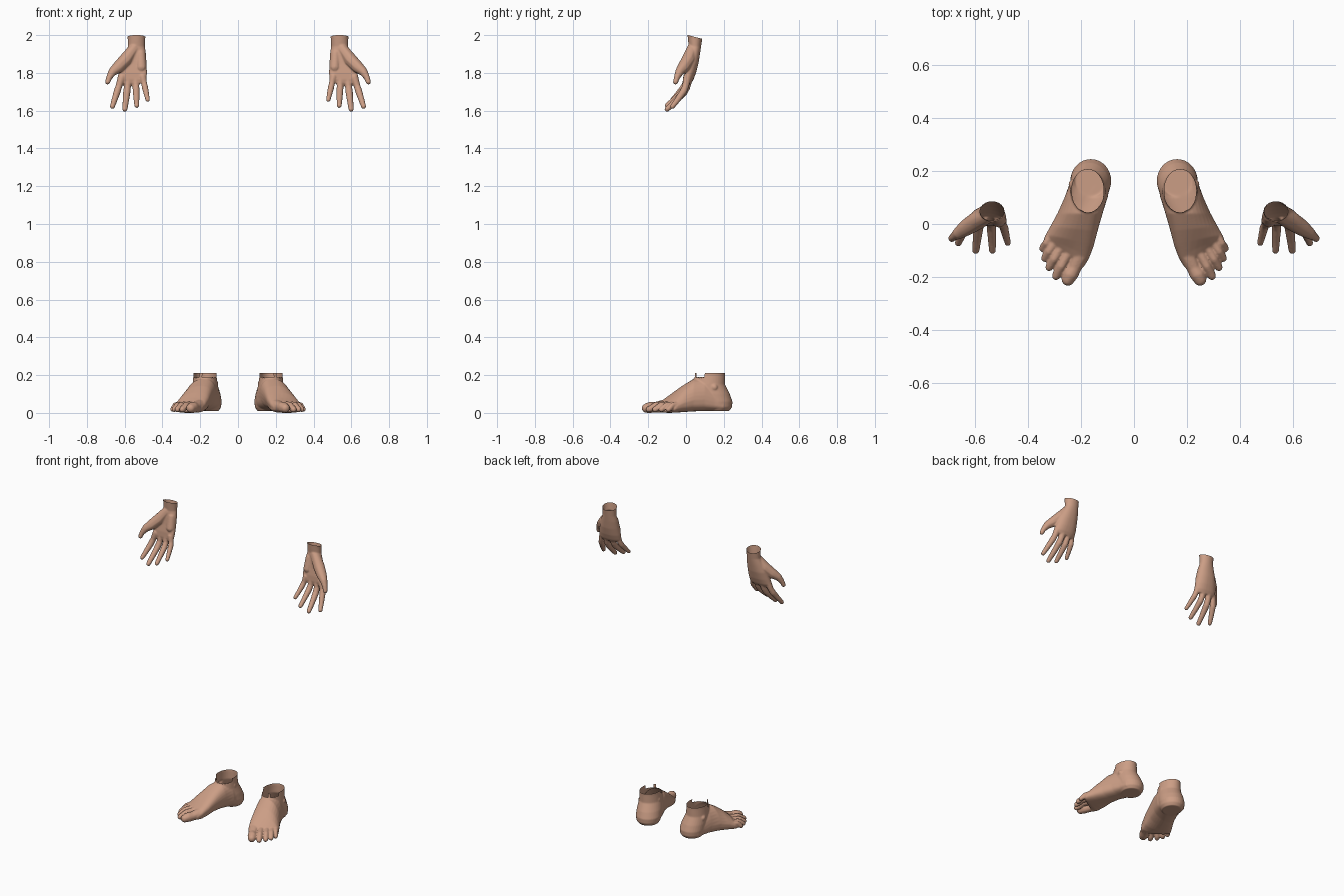
import bpy, bmesh
from math import sin, cos, pi, copysign
from mathutils import Vector

cube = bpy.data.objects.get("Cube")
if cube:
    bpy.data.objects.remove(cube)

skin = bpy.data.materials.new("skin")
skin.use_nodes = True
skin.diffuse_color = (0.6, 0.34, 0.235, 1)
skin.node_tree.nodes["Principled BSDF"].inputs["Base Color"].default_value = skin.diffuse_color
SIDES = 32
ANGLES = [2 * pi * i / SIDES for i in range(SIDES)]


def power(v, p):
    return copysign(abs(v) ** p, v)


def loft(bm, rings):
    """Closed skin through a list of rings."""
    loops = [[bm.verts.new(p) for p in ring] for ring in rings]
    for a, b in zip(loops, loops[1:]):
        for i in range(SIDES):
            j = (i + 1) % SIDES
            bm.faces.new((a[i], a[j], b[j], b[i]))
    bm.faces.new(loops[0][::-1])
    bm.faces.new(loops[-1])


def ball(bm, centre, r):
    made = bmesh.ops.create_icosphere(bm, subdivisions=2, radius=r)["verts"]
    bmesh.ops.translate(bm, verts=made, vec=centre)
    return made


def limb(bm, joints):
    """Rounded chain: the hull of each neighbouring pair of balls."""
    for a, b in zip(joints, joints[1:]):
        part = bmesh.new()
        for j in (a, b):
            ball(part, Vector(j[:3]), j[3])
        hull = bmesh.ops.convex_hull(part, input=part.verts[:])
        junk = [g for g in hull["geom_interior"] if isinstance(g, bmesh.types.BMVert)]
        bmesh.ops.delete(part, geom=junk, context="VERTS")
        temp = bpy.data.meshes.new("limb_part")
        part.to_mesh(temp)
        part.free()
        bm.from_mesh(temp)
        bpy.data.meshes.remove(temp)


def flat_ring(z, x0, x1, y0, y1, p=1.0, cup=0.0):
    """Horizontal oval; cup bends both sides forward."""
    return [Vector(((x0 + x1) / 2 + (x1 - x0) / 2 * power(cos(t), p),
                    (y0 + y1) / 2 + (y1 - y0) / 2 * power(sin(t), p) - cup * cos(t) ** 2, z))
            for t in ANGLES]


def foot_ring(y, x0, x1, z0, z1, shift, slant, arch):
    """Upright foot section with a flat sole and an off-centre ridge."""
    ring, h = [], z1 - z0
    for t in ANGLES:
        c, s = cos(t), sin(t)
        dx = (x1 - x0) / 2 * power(c, 0.8)
        up = 0.65 * s if s > 0 else 0.35 * power(s, 0.55)
        z = z0 + h * (0.35 + up) + (arch * max(0, -c) if s < 0 else 0)
        ring.append(Vector(((x0 + x1) / 2 + dx + shift * max(0, s), y + slant * dx, z)))
    return ring


def finish(bm, name, cut_co, cut_no, trim=None):
    """Fuse the parts, smooth them, open the top and make both sides."""
    bmesh.ops.recalc_face_normals(bm, faces=bm.faces[:])
    mesh = bpy.data.meshes.new("left_" + name)
    bm.to_mesh(mesh)
    bm.free()
    left = bpy.data.objects.new("left_" + name, mesh)
    bpy.context.collection.objects.link(left)
    fuse = left.modifiers.new("fuse", "REMESH")
    fuse.mode = "VOXEL"
    fuse.voxel_size = 0.004
    soft = left.modifiers.new("soft", "SMOOTH")
    soft.factor, soft.iterations = 0.5, 7
    deps = bpy.context.evaluated_depsgraph_get()
    deps.update()
    bm = bmesh.new()
    bm.from_object(left, deps)
    left.modifiers.clear()
    bmesh.ops.bisect_plane(bm, geom=bm.verts[:] + bm.edges[:] + bm.faces[:],
                           plane_co=cut_co, plane_no=cut_no, clear_outer=True)
    if trim:
        gone = [f for f in bm.faces if trim(f.calc_center_median())]
        bmesh.ops.delete(bm, geom=gone, context="FACES")
    for v in bm.verts:
        v.co.z = max(v.co.z, 0)
    for f in bm.faces:
        f.smooth = True
        f.material_index = 0
    bm.to_mesh(mesh)
    mesh.materials.clear()
    mesh.materials.append(skin)
    # mirrored partner
    for v in bm.verts:
        v.co.x = -v.co.x
    bmesh.ops.reverse_faces(bm, faces=bm.faces[:])
    other = bpy.data.meshes.new("right_" + name)
    bm.to_mesh(other)
    bm.free()
    other.materials.append(skin)
    bpy.context.collection.objects.link(bpy.data.objects.new("right_" + name, other))


# Hand: wrist and palm
hand = bmesh.new()
loft(hand, [flat_ring(*r) for r in (
    (2.03, .487, .588, .005, .09),
    (1.98, .491, .584, .01, .086),
    (1.94, .493, .583, .014, .08),
    (1.90, .487, .6, .008, .074, .9, .005),
    (1.85, .484, .62, .002, .066, .85, .01),
    (1.80, .482, .632, -.006, .053, .8, .013),
    (1.765, .484, .64, -.008, .04, .8, .013),
    (1.745, .495, .632, -.004, .028, .8, .013))])

# Fingers, index to little: base and tip
for base, tip, r in (((.616, .006, 1.775), (.665, -.072, 1.622), .02),
                     ((.58, .016, 1.775), (.599, -.1, 1.608), .021),
                     ((.542, .014, 1.775), (.536, -.1, 1.627), .02),
                     ((.505, .004, 1.78), (.478, -.072, 1.658), .018)):
    a, b = Vector(base), Vector(tip)
    joints = []
    for f, fy, k in ((0, 0, 1.08), (.3, .1, .9), (.47, .24, .96), (.78, .67, .8), (1, 1, .68)):
        joints.append((a.x + (b.x - a.x) * f, a.y + (b.y - a.y) * fy,
                       a.z + (b.z - a.z) * f, r * k))
    limb(hand, joints)

# Thumb and the heel of the hand
limb(hand, ((.55, .035, 1.93, .03), (.595, .012, 1.87, .036), (.635, -.014, 1.83, .032),
            (.662, -.033, 1.808, .024), (.682, -.048, 1.776, .016), (.69, -.055, 1.752, .014)))
limb(hand, ((.515, .03, 1.9, .026), (.512, .014, 1.83, .028)))
finish(hand, "hand", (0, .01, 2.0), (0, .26, 1))

# Foot: instep from heel to toe line
foot = bmesh.new()
loft(foot, [foot_ring(*r) for r in (
    (.2, .1, .232, .012, .1, 0, 0, 0),
    (.15, .09, .245, .01, .15, 0, 0, 0),
    (.1, .1, .263, .01, .185, -.008, 0, .012),
    (.04, .122, .29, .008, .18, -.022, 0, .022),
    (-.02, .145, .318, .004, .143, -.032, .1, .018),
    (-.065, .16, .336, .001, .108, -.032, .25, .006),
    (-.095, .175, .342, 0, .08, -.025, .45, 0),
    (-.115, .19, .338, .004, .06, -.015, .62, 0))])

# Heel and ankle
loft(foot, [flat_ring(*r) for r in (
    (.24, .115, .236, .045, .21),
    (.2, .114, .236, .045, .207),
    (.15, .108, .241, .04, .207),
    (.1, .093, .243, .06, .232),
    (.06, .086, .241, .08, .246),
    (.03, .09, .236, .09, .244),
    (.01, .103, .222, .105, .228))])
ball(foot, (.125, .125, .155), .021)
ball(foot, (.229, .15, .135), .02)

# Toes, big to little: base, knuckle, tip
limb(foot, ((.205, -.12, .036, .034), (.226, -.165, .03, .028),
            (.24, -.19, .029, .03), (.25, -.21, .025, .025)))
for x, y, tx, ty, r in ((.252, -.115, .295, -.197, .019), (.28, -.095, .321, -.164, .018),
                        (.302, -.072, .338, -.13, .017), (.315, -.045, .346, -.093, .016)):
    mx, my = x + (tx - x) * .55, y + (ty - y) * .55
    limb(foot, ((x, y, .044, r), (mx, my, .041, r * .9),
                (x + (tx - x) * .85, y + (ty - y) * .85, .024, r * .95), (tx, ty, .018, r * .85)))


def ragged_front(c):
    """Torn notch in the front rim of the ankle."""
    return c.y < .1 and c.z > .188 and not .19 < c.x < .205


finish(foot, "foot", (0, 0, .212), (0, 0, 1), ragged_front)
